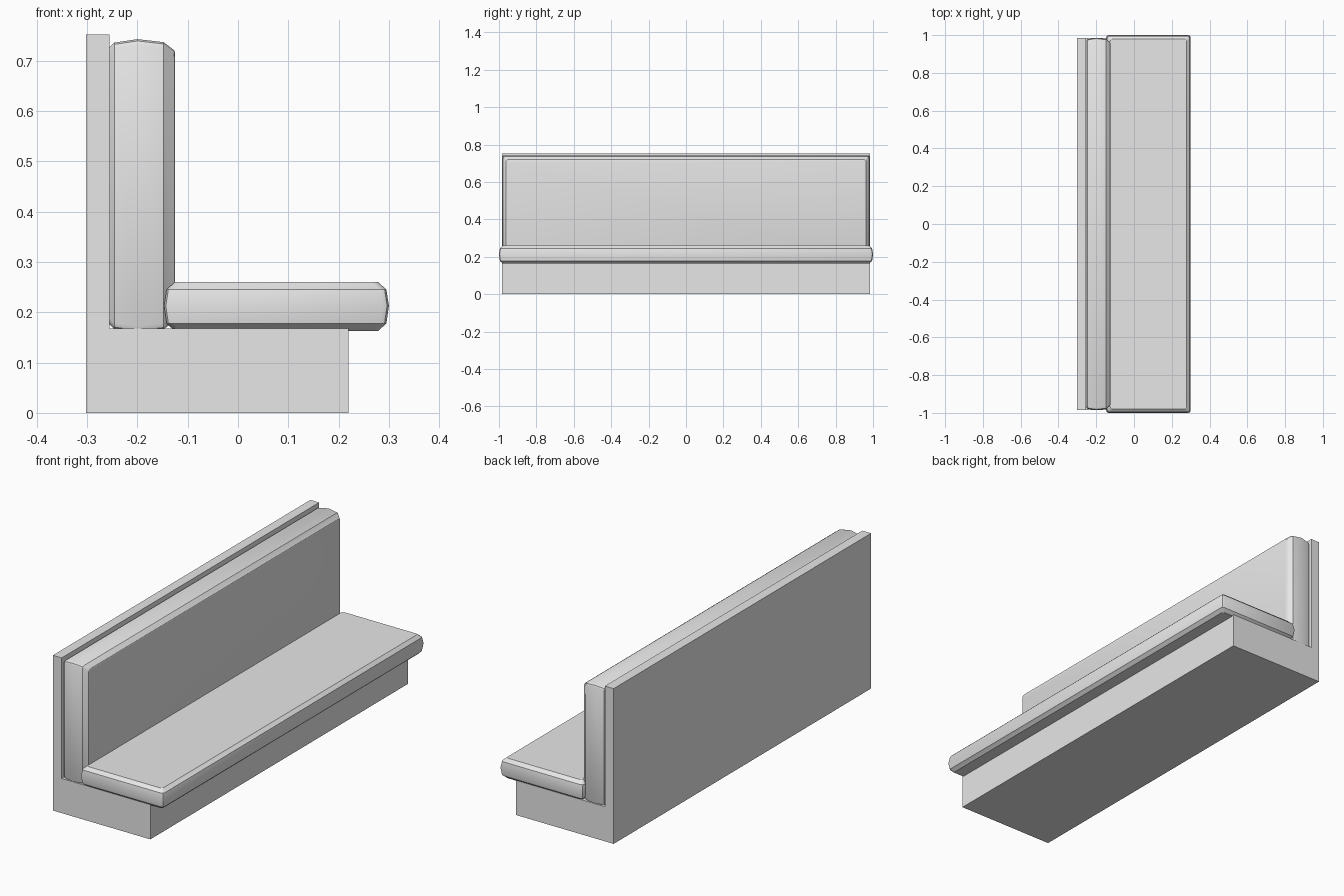
import bpy, bmesh, math
from mathutils import Vector

if "Cube" in bpy.data.objects:
    bpy.data.objects.remove(bpy.data.objects["Cube"], do_unlink=True)

grey = bpy.data.materials.new("light grey")
grey.use_nodes = True
colour = (0.8, 0.8, 0.8, 1)
grey.diffuse_color = colour
grey.node_tree.nodes["Principled BSDF"].inputs["Base Color"].default_value = colour


def add_object(name, bm):
    bmesh.ops.recalc_face_normals(bm, faces=bm.faces)
    mesh = bpy.data.meshes.new(name)
    bm.to_mesh(mesh)
    bm.free()
    mesh.materials.append(grey)
    obj = bpy.data.objects.new(name, mesh)
    bpy.context.collection.objects.link(obj)
    return obj


def box(name, low, high):
    low, high = Vector(low), Vector(high)
    bm = bmesh.new()
    bmesh.ops.create_cube(bm, size=1)
    for v in bm.verts:
        v.co = (low + high) / 2 + v.co * (high - low)
    return add_object(name, bm)


def cushion(name, a, b, layers, place, corner):
    """Stack chamfered rectangles; each layer is (height, inset)."""
    bm = bmesh.new()
    rings = []
    for h, inset in layers:
        (a0, a1), (b0, b1) = [(lo + inset, hi - inset) for lo, hi in (a, b)]
        c, m = corner, corner * 0.3
        outline = []
        # Three points round each corner
        for ca, cb, sa, sb in ((a0, b0, 1, 1), (a1, b0, -1, 1),
                               (a1, b1, -1, -1), (a0, b1, 1, -1)):
            arc = [(ca, cb + sb * c), (ca + sa * m, cb + sb * m), (ca + sa * c, cb)]
            outline += arc if sa == sb else arc[::-1]
        rings.append([bm.verts.new(place(p, q, h)) for p, q in outline])
    for low, high in zip(rings, rings[1:]):
        for i in range(len(low)):
            j = (i + 1) % len(low)
            bm.faces.new((low[i], low[j], high[j], high[i]))
    bm.faces.new(rings[0][::-1])
    bm.faces.new(rings[-1])
    obj = add_object(name, bm)
    bpy.ops.object.select_all(action="DESELECT")
    obj.select_set(True)
    bpy.context.view_layer.objects.active = obj
    bpy.ops.object.shade_smooth_by_angle(angle=math.radians(30))
    return obj


# Plinth and upright panel
box("back_panel", (-0.302, -0.985, 0), (-0.255, 0.985, 0.752))
box("base", (-0.255, -0.985, 0), (0.22, 0.985, 0.168))

# Seat cushion, overhanging the base at the front
cushion("seat_cushion", (-0.147, 0.3), (-1, 1),
        [(0.163, 0.021), (0.178, 0.005), (0.213, 0), (0.245, 0.005), (0.26, 0.021)],
        lambda p, q, h: (p, q, h), 0.012)

# Backrest cushion, layered outward from the panel
cushion("back_cushion", (-0.985, 0.985), (0.16, 0.743),
        [(-0.255, 0.016), (-0.246, 0.007), (-0.2, 0), (-0.148, 0.006), (-0.127, 0.022), (-0.125, 0.028)],
        lambda p, q, h: (h, p, q), 0.012)
